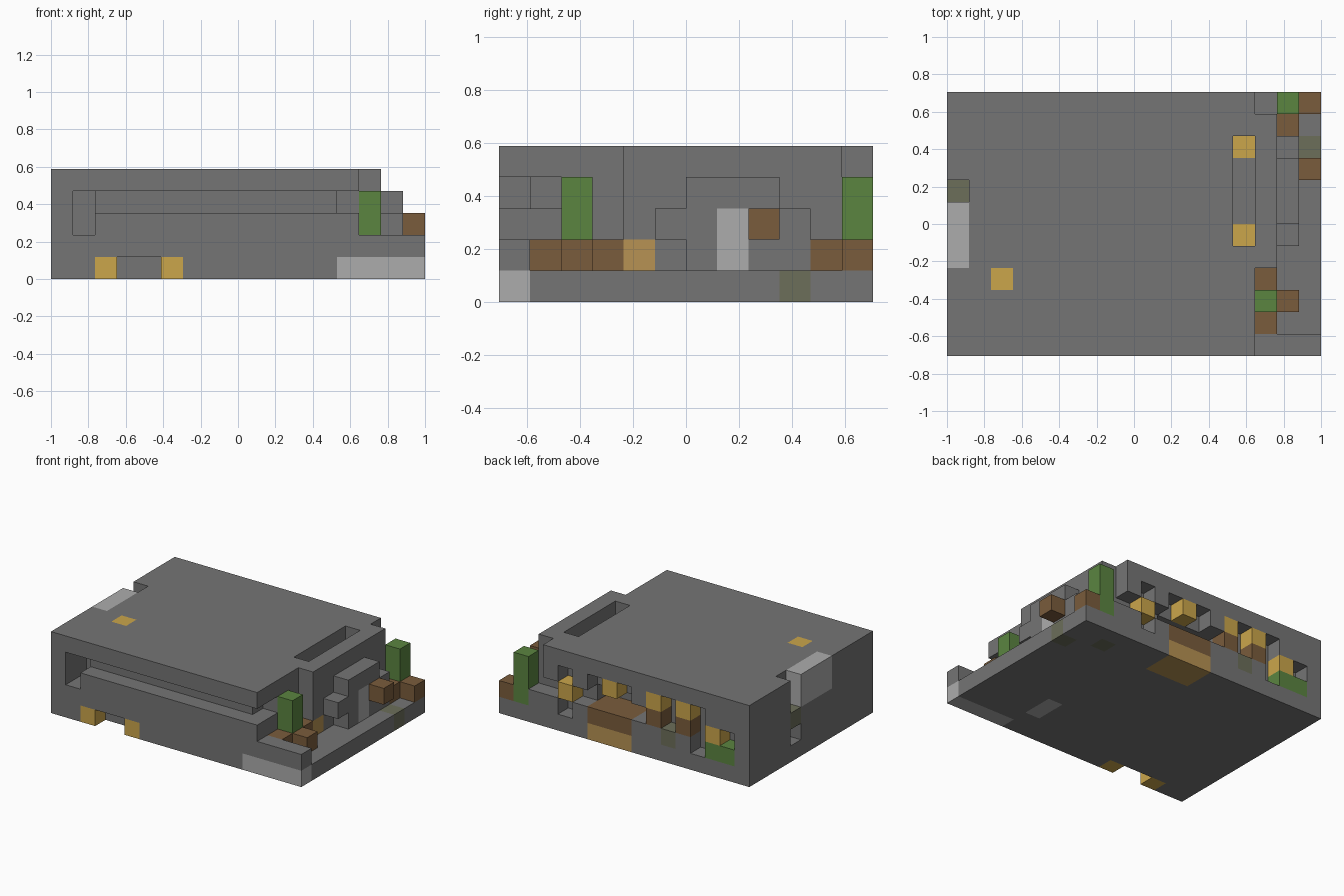
import bpy
import bmesh
from mathutils import Vector

cube = bpy.data.objects.get("Cube")
if cube:
    bpy.data.objects.remove(cube, do_unlink=True)

SIZE = Vector((17, 12, 5))      # block counts along x, y, z
UNIT = 2 / SIZE.x


def material(name, rgb):
    linear = [((c / 255 + 0.055) / 1.055) ** 2.4 for c in rgb] + [1]
    mat = bpy.data.materials.new(name)
    mat.use_nodes = True
    mat.diffuse_color = linear
    bsdf = mat.node_tree.nodes["Principled BSDF"]
    bsdf.inputs["Base Color"].default_value = linear
    bsdf.inputs["Roughness"].default_value = 1
    return mat


stone = material("stone grey", (117, 117, 117))
pale = material("pale grey", (172, 172, 172))
olive = material("olive grey", (108, 110, 90))
green = material("leaf green", (91, 133, 64))
brown = material("bark brown", (122, 92, 60))
tan = material("tan", (183, 146, 83))
yellow = material("lamp yellow", (203, 166, 75))

blocks = {}     # cell -> part name
parts = {}      # part name -> material


def cells(x, y, z):
    """All cells in a box; each axis is one index or an inclusive pair."""
    spans = [range(a[0], a[1] + 1) if isinstance(a, tuple) else (a,) for a in (x, y, z)]
    return [(i, j, k) for i in spans[0] for j in spans[1] for k in spans[2]]


def fill(part, mat, x, y, z):
    parts[part] = mat
    for cell in cells(x, y, z):
        blocks[cell] = part


def carve(x, y, z):
    for cell in cells(x, y, z):
        blocks.pop(cell, None)


# Ground slab and main hall, with the low ends of the outer walls
fill("ground_slab", stone, (0, 16), (0, 11), 0)
fill("main_hall", stone, (0, 13), (0, 11), (1, 4))
fill("end_wall", stone, 14, (4, 10), (1, 4))
fill("front_low_wall", stone, (14, 16), 0, 1)
fill("back_low_wall", stone, 14, 11, 1)

# Front slit with its deep pocket, and the foot recess
carve((1, 13), 0, 3)
carve(1, (0, 1), (2, 3))
carve(13, 1, 3)
carve((3, 4), 0, 0)
for i in (2, 5):
    fill("front_lamps", yellow, i, 0, 0)

# Roof slot and roof lamps
carve(13, (5, 9), 4)
for j in (5, 9):
    fill("slot_lamps", yellow, 13, j, 3)
fill("roof_lamp", yellow, 2, 3, 4)

# Side notch with its pale panel
carve(0, 7, (1, 4))
fill("notch_block", olive, 0, 7, 2)
fill("side_panel", pale, 0, (4, 6), (3, 4))

# Back window band
carve((1, 3), 11, 2)
carve(3, 11, (1, 3))
carve(5, 11, (2, 3))
carve((7, 13), 11, 2)
carve((7, 10), 10, 2)
carve((8, 10), 11, 3)
carve(12, 11, (1, 3))

# Back wall inserts
fill("back_step", tan, (8, 10), (10, 11), 0)
fill("back_bench", brown, (8, 10), (10, 11), 1)
fill("back_hedge", green, (1, 2), 11, 1)
fill("back_moss", olive, 5, 11, 1)
for i in (4, 6):
    fill("lamp_posts", brown, i, 11, 2)
    fill("back_lamps", yellow, i, 11, 3)
fill("back_lamps", yellow, 9, 11, 3)
for i in (2, 12):
    fill("back_lamps", yellow, i, 11, 2)

# Stepped arch against the end wall
fill("arch", stone, 15, (6, 8), (1, 3))
fill("arch", stone, 15, 9, (1, 2))
fill("arch", stone, 15, 5, 2)
fill("arch_panel", pale, 15, 7, (1, 2))
fill("arch_bracket", brown, 16, 8, 2)
fill("end_wall_panel", tan, 14, 4, 1)

# Two shrubs with root blocks around them
fill("front_shrub", green, 14, 2, (1, 3))
for i, j in ((14, 1), (14, 3), (15, 2)):
    fill("front_shrub_roots", brown, i, j, 1)
fill("back_shrub", green, 15, 11, (1, 3))
for i, j in ((15, 10), (16, 11)):
    fill("back_shrub_roots", brown, i, j, 1)

# Inlays in the slab
fill("front_strip", pale, (13, 16), 0, 0)
fill("underside_panel", pale, 12, (2, 3), 0)
fill("slab_moss", olive, 16, 9, 0)
fill("slab_moss", olive, 14, 10, 0)


def build(part, mat):
    """Mesh the exposed block faces of one part."""
    bm = bmesh.new()
    for cell in [c for c, p in blocks.items() if p == part]:
        for axis in range(3):
            for sign in (-1, 1):
                normal = Vector((0, 0, 0))
                normal[axis] = sign
                if tuple(int(c + n) for c, n in zip(cell, normal)) in blocks:
                    continue
                u, v = Vector((0, 0, 0)), Vector((0, 0, 0))
                u[(axis + 1) % 3] = 1
                v[(axis + 2) % 3] = sign
                mid = Vector(cell) + Vector((1, 1, 1)) / 2 + normal / 2
                quad = []
                for a, b in ((-1, -1), (1, -1), (1, 1), (-1, 1)):
                    p = mid + (u * a + v * b) / 2
                    p -= Vector((SIZE.x / 2, SIZE.y / 2, 0))
                    quad.append(bm.verts.new(p * UNIT))
                bm.faces.new(quad)
    bmesh.ops.remove_doubles(bm, verts=bm.verts, dist=UNIT / 100)
    mesh = bpy.data.meshes.new(part)
    bm.to_mesh(mesh)
    bm.free()
    mesh.materials.append(mat)
    bpy.context.collection.objects.link(bpy.data.objects.new(part, mesh))


for part, mat in parts.items():
    build(part, mat)
